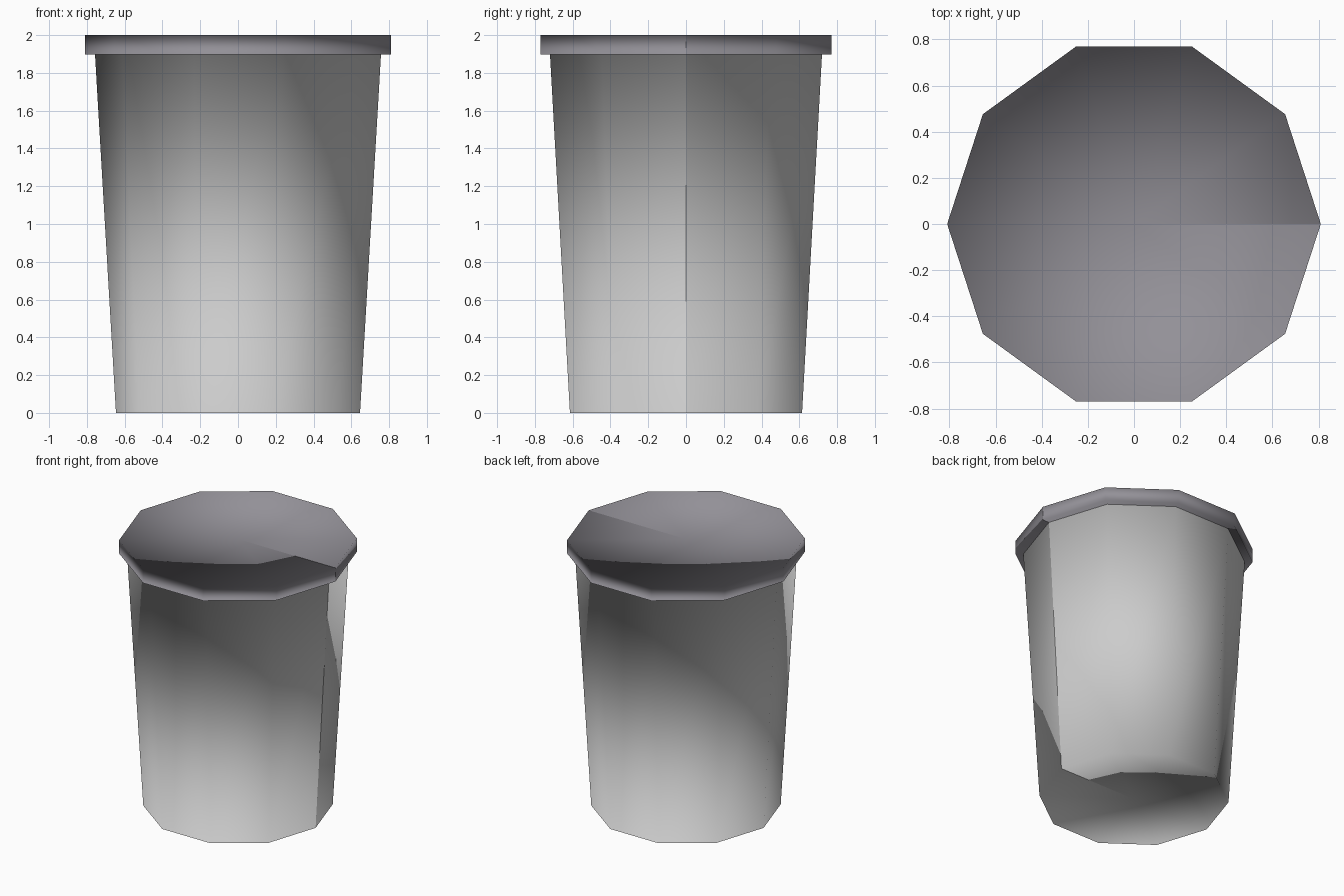
import bpy
import bmesh
import math

if "Cube" in bpy.data.objects:
    bpy.data.objects.remove(bpy.data.objects["Cube"])

SIDES = 10
BASE_R, TOP_R, LID_R = 0.646, 0.757, 0.81
LID_Z, HEIGHT = 1.897, 2.0


def material(name, colour):
    mat = bpy.data.materials.new(name)
    mat.diffuse_color = (*colour, 1)
    mat.use_nodes = True
    mat.node_tree.nodes["Principled BSDF"].inputs["Base Color"].default_value = mat.diffuse_color
    return mat


def lathe(name, r_bottom, r_top, z0, z1, mat):
    """Closed ten-sided turned form, fully smooth, with an open seam along +x."""
    bm = bmesh.new()
    rings = []
    for r, z in ((r_bottom, z0), (r_top, z1)):
        rings.append([bm.verts.new((r * math.cos(a), r * math.sin(a), z))
                      for a in (2 * math.pi * i / SIDES for i in range(SIDES + 1))])
    low, high = rings
    base_mid, top_mid = bm.verts.new((0, 0, z0)), bm.verts.new((0, 0, z1))
    for i in range(SIDES):
        bm.faces.new((low[i], low[i + 1], high[i + 1], high[i]))
        # end discs wound inwards, giving soft shading that rolls over the rims
        bm.faces.new((base_mid, low[i], low[i + 1]))
        bm.faces.new((top_mid, high[i + 1], high[i]))
    for f in bm.faces:
        f.smooth = True
    me = bpy.data.meshes.new(name)
    bm.to_mesh(me)
    bm.free()
    me.materials.append(mat)
    ob = bpy.data.objects.new(name, me)
    bpy.context.collection.objects.link(ob)
    return ob


# Tapered cup, closed at the bottom
lathe("cup_body", BASE_R, TOP_R, 0.0, LID_Z, material("pale_grey", (0.80, 0.80, 0.82)))

# Flat overhanging lid in a darker grey
lathe("lid", LID_R, LID_R, LID_Z, HEIGHT, material("dark_grey", (0.29, 0.28, 0.31)))
